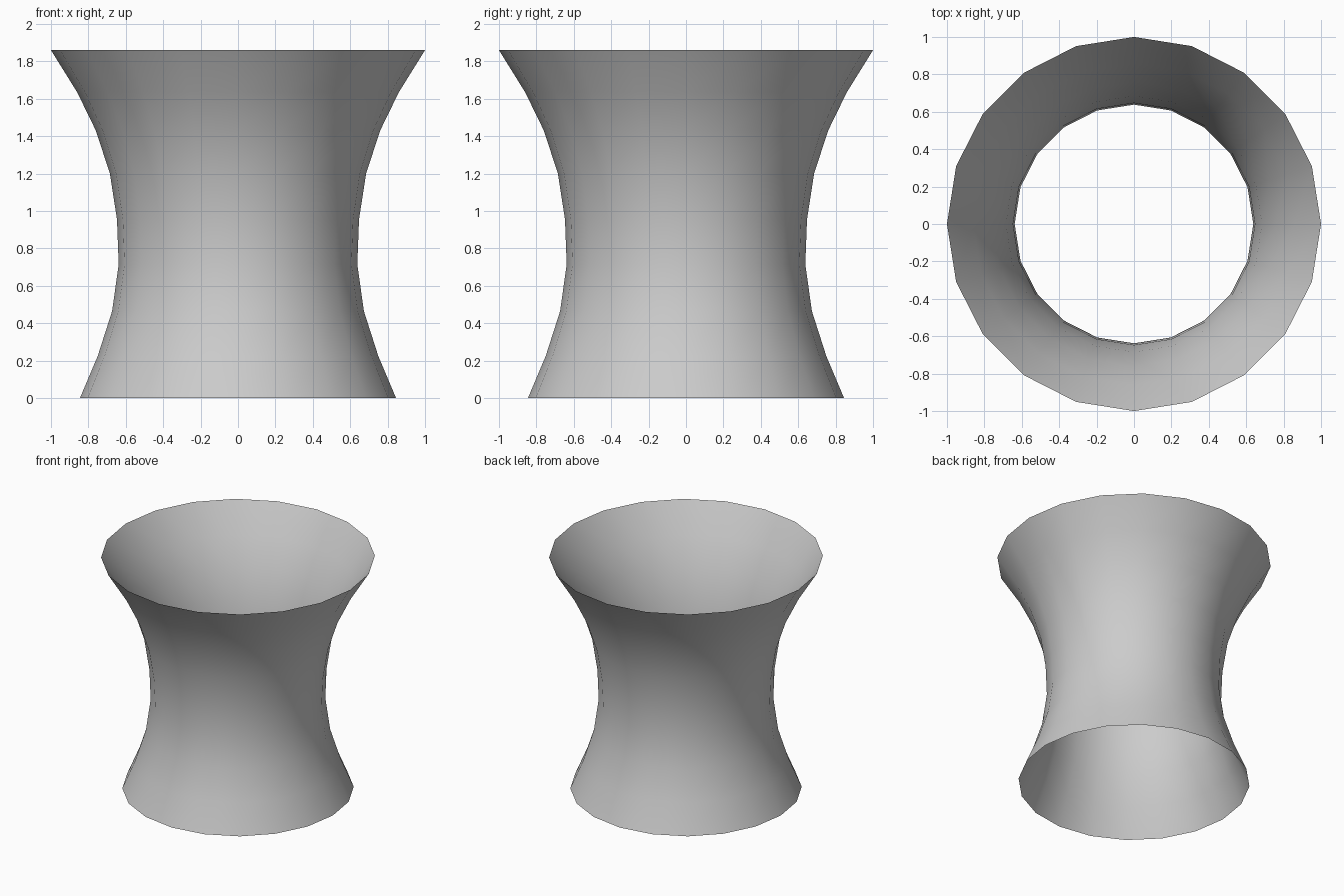
import bpy, bmesh, math

if "Cube" in bpy.data.objects:
    bpy.data.objects.remove(bpy.data.objects["Cube"])

SIDES = 20
# Wall profile from the base to the rim: (radius, height)
PROFILE = [(0.845, 0.0), (0.75, 0.225), (0.673, 0.465), (0.638, 0.715),
           (0.647, 0.955), (0.685, 1.2), (0.76, 1.43), (0.86, 1.635), (1.0, 1.86)]

# Open waisted shell, turned around z
bm = bmesh.new()
rings = [[bm.verts.new((r * math.cos(2 * math.pi * i / SIDES),
                        r * math.sin(2 * math.pi * i / SIDES), z))
          for i in range(SIDES)] for r, z in PROFILE]
for low, high in zip(rings, rings[1:]):
    for i in range(SIDES):
        j = (i + 1) % SIDES
        face = bm.faces.new((low[i], low[j], high[j], high[i]))
        face.smooth = True

mesh = bpy.data.meshes.new("waisted_shell")
bm.to_mesh(mesh)
bm.free()
shell = bpy.data.objects.new("waisted_shell", mesh)
bpy.context.collection.objects.link(shell)
